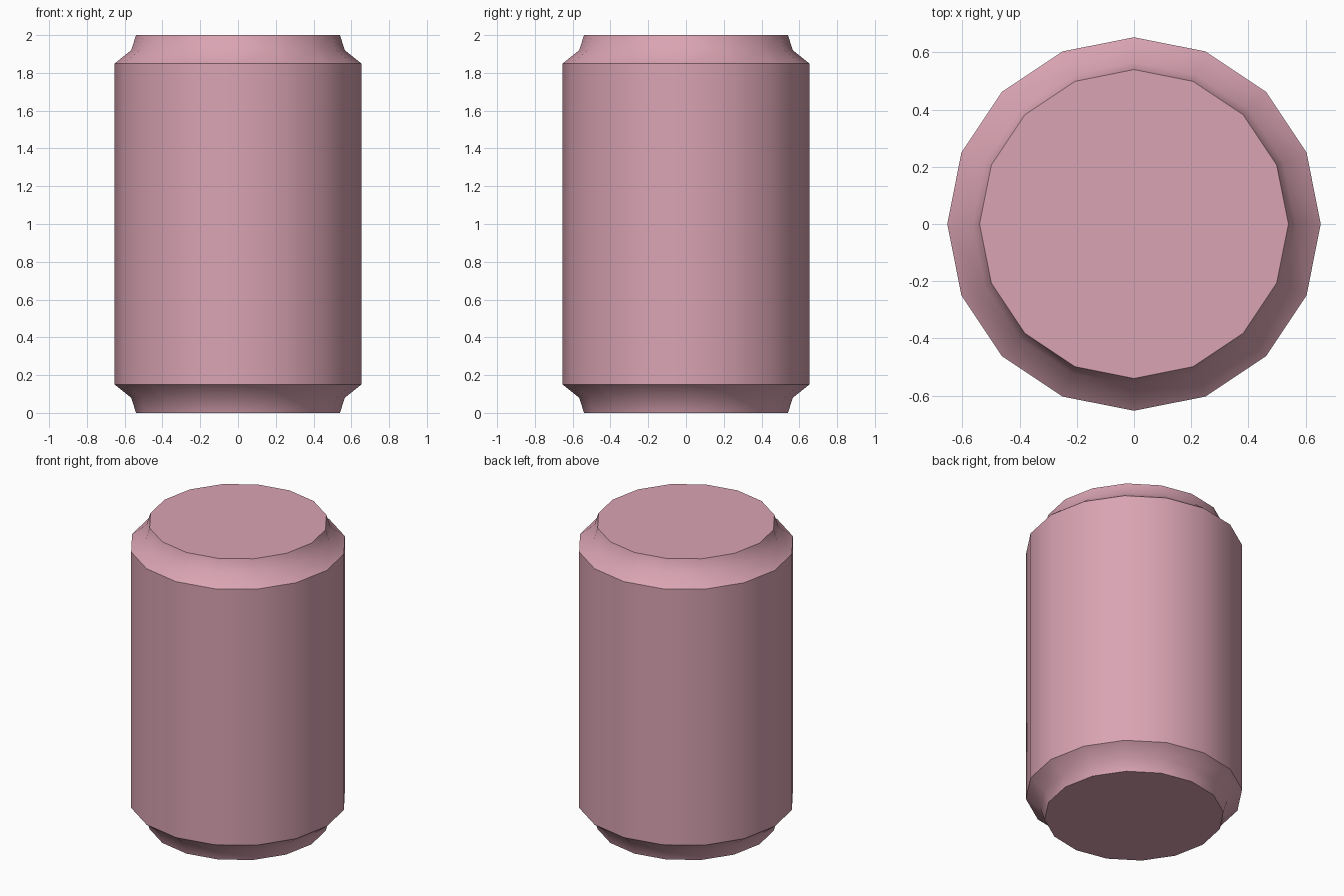
import bpy, bmesh, math

if "Cube" in bpy.data.objects:
    bpy.data.objects.remove(bpy.data.objects["Cube"])

SIDES = 16
# Lower half of the can profile (radius, height), mirrored about z = 1
lower = [(0.54, 0.0), (0.565, 0.08), (0.653, 0.15)]
profile = lower + [(r, 2.0 - z) for r, z in reversed(lower)]

# Can body: stacked rings, bridged and capped
bm = bmesh.new()
rings = []
for r, z in profile:
    rings.append([bm.verts.new((r * math.cos(2 * math.pi * i / SIDES),
                                r * math.sin(2 * math.pi * i / SIDES), z))
                  for i in range(SIDES)])
for a, b in zip(rings, rings[1:]):
    for i in range(SIDES):
        j = (i + 1) % SIDES
        bm.faces.new((a[i], a[j], b[j], b[i]))
bm.faces.new(list(reversed(rings[0])))
bm.faces.new(rings[-1])

mesh = bpy.data.meshes.new("can_body")
bm.to_mesh(mesh)
bm.free()
can = bpy.data.objects.new("can_body", mesh)
bpy.context.collection.objects.link(can)

# Pink finish
mat = bpy.data.materials.new("pink")
mat.diffuse_color = (0.70, 0.37, 0.45, 1.0)
mat.use_nodes = True
mat.node_tree.nodes["Principled BSDF"].inputs["Base Color"].default_value = mat.diffuse_color
mesh.materials.append(mat)

# Smooth sides and necks, crisp shoulders and rims
bpy.context.view_layer.objects.active = can
can.select_set(True)
bpy.ops.object.shade_smooth_by_angle(angle=math.radians(40))
